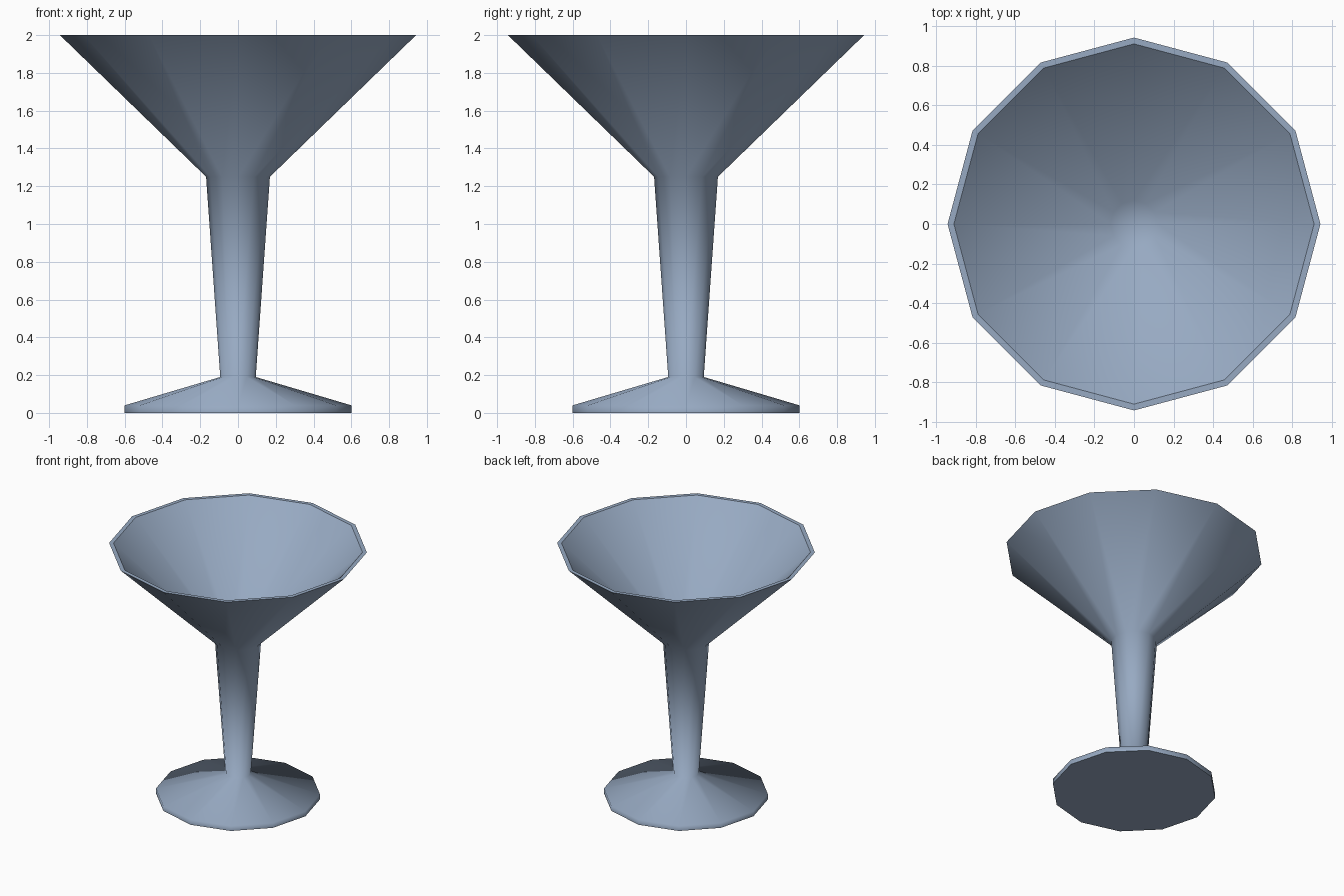
import bpy, bmesh
from math import cos, sin, tau

if "Cube" in bpy.data.objects:
    bpy.data.objects.remove(bpy.data.objects["Cube"])

SIDES = 12
# Profile (radius, height, crisp edge): foot, stem, bowl, rim, bowl inside
PROFILE = [
    (0.60, 0.00, True), (0.60, 0.04, False),
    (0.094, 0.19, False), (0.169, 1.25, False),
    (0.943, 2.00, True), (0.911, 2.00, True),
    (0.12, 1.25, False),
]


def lathe(name, profile, sides):
    bm = bmesh.new()
    rings = [[bm.verts.new((r * cos(tau * i / sides), r * sin(tau * i / sides), z))
              for i in range(sides)] for r, z, _ in profile]
    # Side walls
    for a, b in zip(rings, rings[1:]):
        for i in range(sides):
            j = (i + 1) % sides
            bm.faces.new((a[i], a[j], b[j], b[i]))
    # Underside and bowl floor
    bm.faces.new(rings[0][::-1])
    tip = bm.verts.new((0, 0, profile[-1][1]))
    for i in range(sides):
        bm.faces.new((rings[-1][i], rings[-1][(i + 1) % sides], tip))
    bmesh.ops.recalc_face_normals(bm, faces=bm.faces)
    # Smooth surface with crisp rim and foot edges
    for f in bm.faces:
        f.smooth = True
    for ring, (_, _, crisp) in zip(rings, profile):
        if crisp:
            for i in range(sides):
                bm.edges.get((ring[i], ring[(i + 1) % sides])).smooth = False
    mesh = bpy.data.meshes.new(name)
    bm.to_mesh(mesh)
    bm.free()
    obj = bpy.data.objects.new(name, mesh)
    bpy.context.collection.objects.link(obj)
    return obj


# Goblet turned in one piece; the height is the 2 unit span
goblet = lathe("goblet", PROFILE, SIDES)

# Blue-grey metal
metal = bpy.data.materials.new("blue_grey_metal")
metal.diffuse_color = (0.31, 0.40, 0.54, 1)
metal.use_nodes = True
metal.node_tree.nodes["Principled BSDF"].inputs["Base Color"].default_value = metal.diffuse_color
goblet.data.materials.append(metal)
